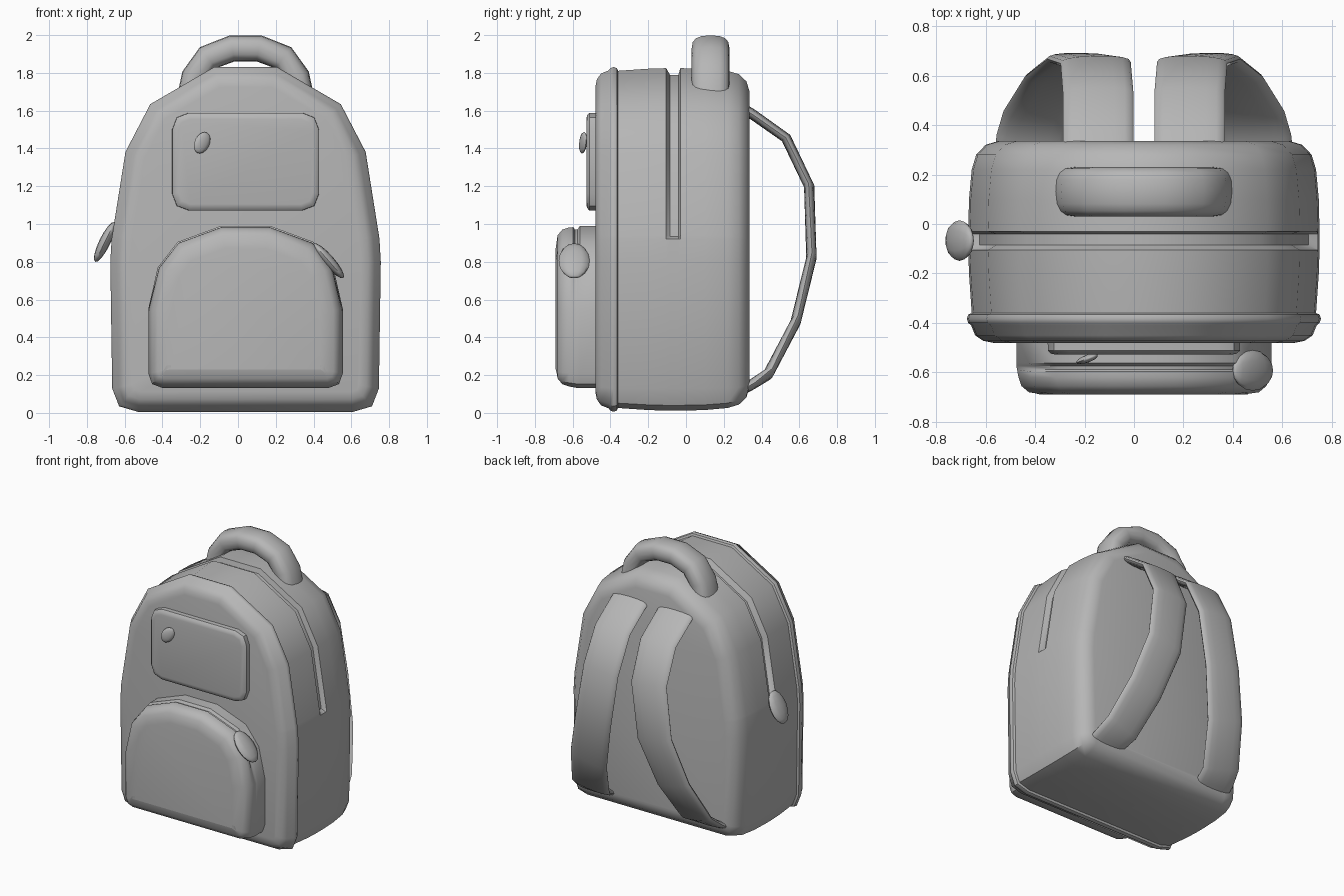
import bpy, bmesh, math
from mathutils import Vector, Matrix

if "Cube" in bpy.data.objects:
    bpy.data.objects.remove(bpy.data.objects["Cube"])

CX = 0.04  # symmetry plane of the bag; the side zip pull shifts it off x = 0

# mid grey cloth
cloth = bpy.data.materials.new("grey_cloth")
cloth.diffuse_color = (0.47, 0.47, 0.47, 1)
cloth.use_nodes = True
cloth.node_tree.nodes["Principled BSDF"].inputs["Base Color"].default_value = cloth.diffuse_color


def finish(name, bm, angle=40):
    bmesh.ops.recalc_face_normals(bm, faces=bm.faces)
    me = bpy.data.meshes.new(name)
    bm.to_mesh(me)
    bm.free()
    me.materials.append(cloth)
    ob = bpy.data.objects.new(name, me)
    bpy.context.collection.objects.link(ob)
    bpy.ops.object.select_all(action='DESELECT')
    ob.select_set(True)
    bpy.context.view_layer.objects.active = ob
    bpy.ops.object.shade_smooth_by_angle(angle=math.radians(angle))
    return ob


def skin(name, rings, angle=40):
    """Bridge equal-sized rings of points and cap both ends."""
    bm = bmesh.new()
    vs = [[bm.verts.new(p) for p in r] for r in rings]
    n = len(vs[0])
    for a, b in zip(vs, vs[1:]):
        for i in range(n):
            j = (i + 1) % n
            bm.faces.new((a[i], a[j], b[j], b[i]))
    bm.faces.new(vs[0])
    bm.faces.new(vs[-1])
    return finish(name, bm, angle)


def loft(name, half, sections, zip_z=9):
    """Loft a mirrored outline along y; sections are (y, inset, zip inset above zip_z)."""
    pts = [Vector(p) for p in half] + [Vector((-x, z)) for x, z in reversed(half)]
    n = len(pts)
    miters = []
    for i in range(n):
        d1 = (pts[i] - pts[i - 1]).normalized()
        d2 = (pts[(i + 1) % n] - pts[i]).normalized()
        n1, n2 = Vector((-d1.y, d1.x)), Vector((-d2.y, d2.x))
        miters.append((n1 + n2) / (1 + n1.dot(n2)))
    rings = []
    for y, inset, groove in sections:
        ring = []
        for p, m in zip(pts, miters):
            q = p + m * (inset + (groove if p.y > zip_z else 0))
            ring.append((q.x + CX, y, q.y))
        rings.append(ring)
    return skin(name, rings)


def sweep(name, path, width, thick, side_axis, power=0.6, count=16):
    """Sweep a rounded section along a path, its width lying near side_axis."""
    path = [Vector(p) for p in path]
    rings = []
    for i, p in enumerate(path):
        t = (path[min(i + 1, len(path) - 1)] - path[max(i - 1, 0)]).normalized()
        nrm = t.cross(side_axis).normalized()
        side = nrm.cross(t).normalized()
        ring = []
        for k in range(count):
            a = 2 * math.pi * k / count
            c, s = math.cos(a), math.sin(a)
            u = math.copysign(abs(c) ** power, c) * width / 2
            v = math.copysign(abs(s) ** power, s) * thick / 2
            ring.append(p + side * u + nrm * v)
        rings.append(ring)
    return skin(name, rings, 60)


def pull(name, centre, radii, tilt, turn=0):
    """Flattened ellipsoid zip pull."""
    bm = bmesh.new()
    m = (Matrix.Translation(centre) @ Matrix.Rotation(turn, 4, 'Z')
         @ Matrix.Rotation(tilt, 4, 'Y') @ Matrix.Diagonal((*radii, 1)))
    bmesh.ops.create_uvsphere(bm, u_segments=12, v_segments=8, radius=1, matrix=m)
    finish(name, bm, 60)


# main body with front piping and the zip channel over the top
body = [(0.57, 0.012), (0.665, 0.04), (0.70, 0.13), (0.71, 0.80), (0.703, 0.92),
        (0.70, 0.94), (0.63, 1.38), (0.50, 1.63), (0.165, 1.825)]
loft("bag_body", body, [
    (-0.48, 0.10, 0), (-0.472, 0.06, 0), (-0.45, 0.028, 0), (-0.41, 0.012, 0),
    (-0.40, 0.0, 0), (-0.383, -0.006, 0), (-0.366, 0.0, 0), (-0.36, 0.014, 0),
    (-0.20, 0.003, 0), (-0.105, 0.0, 0), (-0.085, 0.0, 0.035), (-0.04, 0.0, 0.035),
    (-0.03, 0.0, 0), (0.10, 0.003, 0), (0.22, 0.014, 0), (0.28, 0.032, 0),
    (0.32, 0.07, 0), (0.335, 0.12, 0)], 0.93)

# lower front pocket with its own zip channel
pocket = [(0.44, 0.132), (0.495, 0.153), (0.515, 0.21), (0.515, 0.55),
          (0.465, 0.77), (0.36, 0.905), (0.13, 0.99)]
loft("lower_pocket", pocket, [
    (-0.69, 0.12, 0), (-0.68, 0.05, 0), (-0.655, 0.02, 0), (-0.62, 0.008, 0),
    (-0.597, 0.004, 0.003), (-0.588, 0.002, 0.018), (-0.574, 0.0, 0.018),
    (-0.562, 0.0, 0), (-0.45, 0.0, 0)], 0.7)

# upper flat pocket
panel = [(0.30, 1.07), (0.365, 1.095), (0.39, 1.16), (0.39, 1.50),
         (0.365, 1.565), (0.30, 1.59)]
loft("upper_pocket", panel, [
    (-0.528, 0.035, 0), (-0.524, 0.015, 0), (-0.512, 0.002, 0),
    (-0.498, 0.002, 0), (-0.46, 0.0, 0)])

# zip pulls
pull("upper_pocket_pull", (-0.19, -0.545, 1.43), (0.042, 0.016, 0.06), 0.5, 0.35)
pull("lower_pocket_pull", (0.48, -0.592, 0.805), (0.03, 0.082, 0.12), math.radians(139))
pull("main_zip_pull", (-0.705, -0.067, 0.905), (0.03, 0.082, 0.117), math.radians(26))

# top carry handle
arc = [(0.295, 1.66), (0.27, 1.78), (0.20, 1.88), (0.07, 1.93)]
arc = [(CX - x, 0.13, z) for x, z in arc] + [(CX + x, 0.13, z) for x, z in reversed(arc)]
sweep("carry_handle", arc, 0.20, 0.14, Vector((0, 1, 0)), 0.75)

# shoulder straps: (offset from centre, y, z)
strap = [(0.185, 0.29, 1.62), (0.185, 0.36, 1.575), (0.185, 0.53, 1.455), (0.195, 0.652, 1.20),
         (0.25, 0.664, 0.82), (0.345, 0.58, 0.48), (0.43, 0.435, 0.205), (0.455, 0.34, 0.145),
         (0.46, 0.29, 0.12)]
for label, s in (("left", -1), ("right", 1)):
    sweep(label + "_shoulder_strap", [(CX + s * x, y, z) for x, y, z in strap],
          0.285, 0.055, Vector((1, 0, 0)), 0.8)
